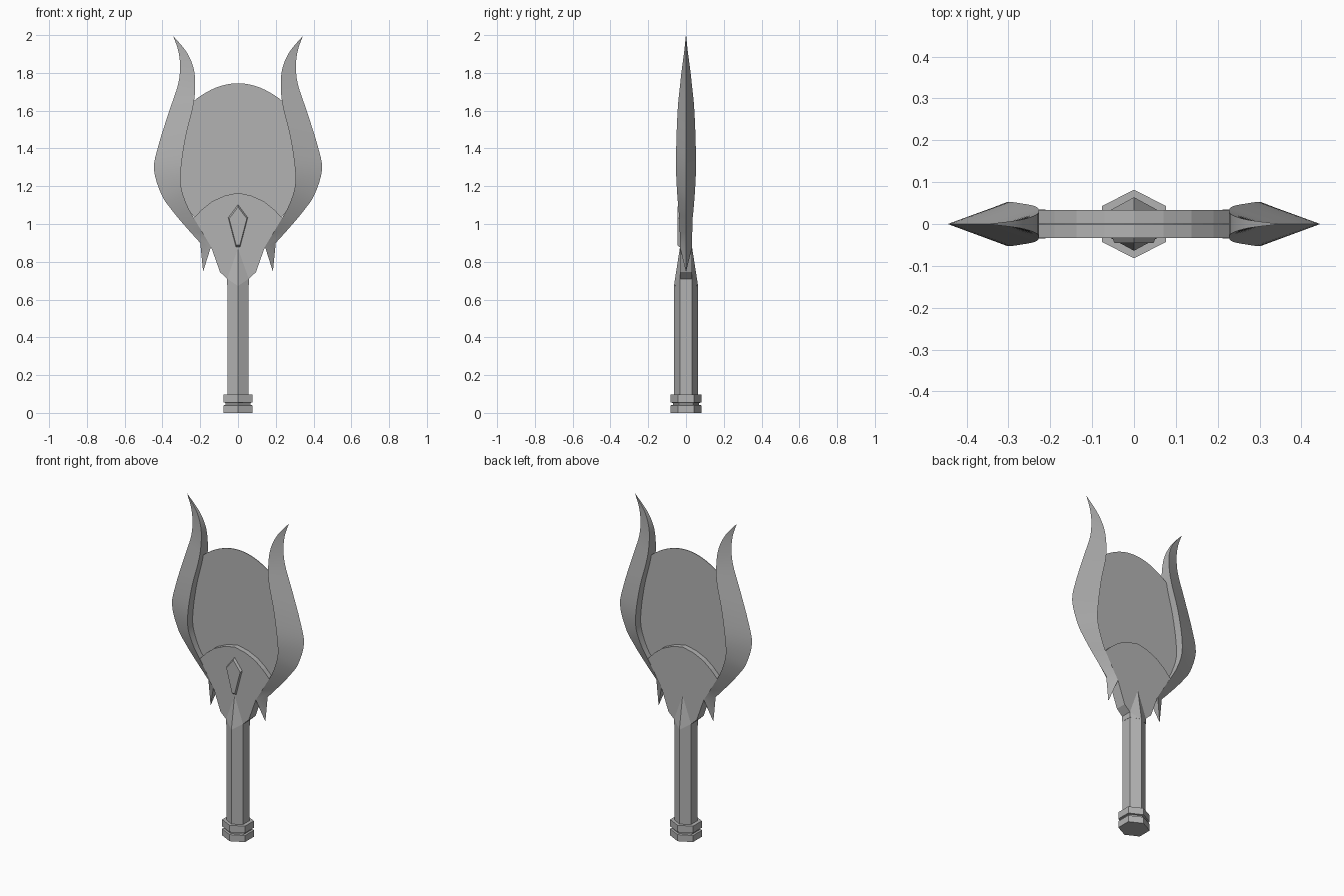
import bpy, bmesh, math
from mathutils import Vector

if "Cube" in bpy.data.objects:
    bpy.data.objects.remove(bpy.data.objects["Cube"])

GREY = (0.45, 0.45, 0.45, 1)
metal = bpy.data.materials.new("grey metal")
metal.use_nodes = True
metal.diffuse_color = GREY
metal.node_tree.nodes["Principled BSDF"].inputs["Base Color"].default_value = GREY


def finish(name, bm, smooth=False):
    bmesh.ops.recalc_face_normals(bm, faces=bm.faces)
    mesh = bpy.data.meshes.new(name)
    bm.to_mesh(mesh)
    bm.free()
    mesh.materials.append(metal)
    obj = bpy.data.objects.new(name, mesh)
    bpy.context.collection.objects.link(obj)
    if smooth:
        bpy.ops.object.select_all(action='DESELECT')
        obj.select_set(True)
        bpy.context.view_layer.objects.active = obj
        bpy.ops.object.shade_smooth_by_angle(angle=math.radians(25))
    return obj


def loft(bm, rings, caps=True):
    rows = [[bm.verts.new(p) for p in ring] for ring in rings]
    n = len(rows[0])
    for a, b in zip(rows, rows[1:]):
        for i in range(n):
            j = (i + 1) % n
            bm.faces.new((a[i], a[j], b[j], b[i]))
    if caps:
        bm.faces.new(rows[0])
        bm.faces.new(rows[-1])


def plate(name, half, y0, y1):
    """Mirror a half outline running from top centre to bottom, then extrude it in y."""
    outline = half + [(-x, z) for x, z in reversed(half) if x > 0]
    bm = bmesh.new()
    loft(bm, [[(x, y, z) for x, z in outline] for y in (y0, y1)])
    return finish(name, bm)


def hexagon(w, r, z):
    s = r * 0.52
    return [(0, -r, z), (w, -s, z), (w, s, z), (0, r, z), (-w, s, z), (-w, -s, z)]


def spline(rows, steps):
    """Catmull-Rom refinement of a list of equal-length rows."""
    rows = [Vector(r) for r in rows]
    out = []
    for i in range(len(rows) - 1):
        a, b, c, d = (rows[max(0, min(k, len(rows) - 1))] for k in range(i - 1, i + 3))
        for s in range(steps):
            t = s / steps
            out.append(b + (c - a) * t / 2 + (a * 2 - b * 5 + c * 4 - d) * t**2 / 2
                       + (b * 3 - a - c * 3 + d) * t**3 / 2)
    return out + [rows[-1]]


# Handle and pommel
bm = bmesh.new()
loft(bm, [hexagon(.056, .063, z) for z in (.05, .68)])
finish("handle", bm)
bm = bmesh.new()
loft(bm, [hexagon(w, r, z) for w, r, z in (
    (.077, .082, 0), (.077, .082, .04), (.066, .07, .042), (.066, .07, .053),
    (.077, .082, .055), (.077, .082, .097))])
finish("pommel", bm)

# Collar: pointed ridges rising from the handle onto the guard
bm = bmesh.new()
for y in (-1, 1):
    for p in ((0, .064, .672), (0, .033, .87), (.057, .033, .71), (-.057, .033, .71),
              (.057, .033, .677), (-.057, .033, .677)):
        bm.verts.new((p[0], p[1] * y, p[2]))
bmesh.ops.convex_hull(bm, input=bm.verts)
finish("collar", bm)

# Guard
plate("guard", [(0, 1.165), (.07, 1.15), (.137, 1.12), (.19, 1.078), (.236, 1.03),
                (.188, .955), (.143, .88), (.095, .745), (.057, .71)], -.033, .033)

# Thin round blade between the wings
arc = [(x, 1.745 - 1.7 * x * x) for x in (i * .0235 for i in range(11))]
plate("blade", arc + [(.3, 1.5), (.33, 1.31), (.33, 1.15), (.2, 1)], -.002, .002)

# Kite gem on the front of the guard
kite = [(0, 1.105), (.053, 1.035), (.011, .875), (-.011, .875), (-.053, 1.035)]
bm = bmesh.new()
loft(bm, [[(x * k, y, .98 + (z - .98) * k) for x, z in kite]
          for y, k in ((-.03, 1), (-.046, .88))])
finish("gem", bm)

# Wings: wedge sections as outer x, z, inner x, z, half thickness
upper = [(.343, 1.995, .343, 1.995), (.317, 1.92, .272, 1.91), (.307, 1.84, .234, 1.82),
         (.317, 1.74, .227, 1.72), (.365, 1.595, .238, 1.62), (.42, 1.42, .275, 1.47),
         (.445, 1.29, .3, 1.31), (.405, 1.155, .302, 1.2), (.355, 1.08, .27, 1.1),
         (.307, 1.02, .233, 1.03)]
thick = (.001, .01, .022, .033, .043, .05, .053, .049, .042, .035)
sections = [tuple(r) for r in spline([p + (t,) for p, t in zip(upper, thick)], 4)]
sections += [(.25, .955, .188, .955, .033), (.2, .9, .143, .88, .033), (.185, .75, .184, .75, .001)]
for name, side in (("left_wing", 1), ("right_wing", -1)):
    bm = bmesh.new()
    loft(bm, [[(side * ox, 0, oz), (side * ix, -t, iz), (side * ix, t, iz)]
              for ox, oz, ix, iz, t in sections])
    finish(name, bm, smooth=True)
